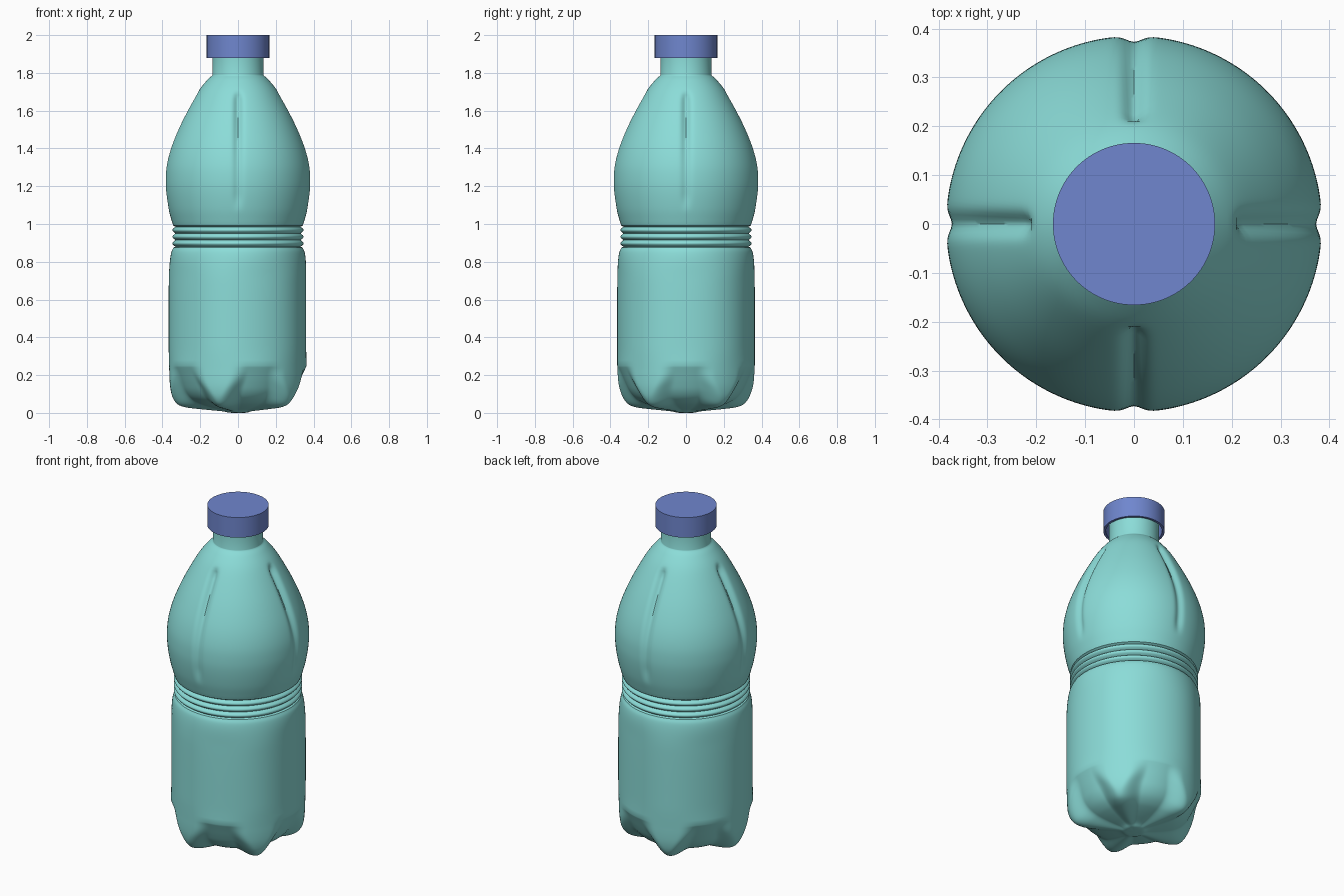
import bpy, bmesh
from math import sin, cos, pi, exp, radians, degrees
from mathutils import Vector

if "Cube" in bpy.data.objects:
    bpy.data.objects.remove(bpy.data.objects["Cube"])

SEG = 240


def material(name, color):
    m = bpy.data.materials.new(name)
    m.diffuse_color = color
    m.use_nodes = True
    m.node_tree.nodes["Principled BSDF"].inputs["Base Color"].default_value = m.diffuse_color
    return m


def smoothstep(a, b, x):
    t = min(1, max(0, (x - a) / (b - a)))
    return t * t * (3 - 2 * t)


def spline(pts, n):
    """Smooth curve through (radius, height) points, n steps per span."""
    p = [Vector(q) for q in pts]
    p = [2 * p[0] - p[1]] + p + [2 * p[-1] - p[-2]]
    out = []
    for i in range(1, len(p) - 2):
        a, b, c, d = p[i - 1:i + 3]
        for k in range(n):
            t = k / n
            out.append(0.5 * (2 * b + (c - a) * t + (2 * a - 5 * b + 4 * c - d) * t * t
                              + (3 * b - a - 3 * c + d) * t ** 3))
    return out + [p[-2]]


def revolve(name, rows, shape, mat, seg=SEG, close_first=True):
    """Skin rings; shape(row, angle) gives (radius, height)."""
    bm = bmesh.new()
    rings = []
    for row in rows:
        ring = []
        for j in range(seg):
            a = 2 * pi * j / seg
            r, z = shape(row, a)
            ring.append(bm.verts.new((r * cos(a), r * sin(a), z)))
        rings.append(ring)
    for lo, hi in zip(rings, rings[1:]):
        for j in range(seg):
            k = (j + 1) % seg
            bm.faces.new((lo[j], lo[k], hi[k], hi[j]))
    if close_first:
        bm.faces.new(rings[0][::-1])
    bmesh.ops.recalc_face_normals(bm, faces=bm.faces[:])
    me = bpy.data.meshes.new(name)
    bm.to_mesh(me)
    bm.free()
    ob = bpy.data.objects.new(name, me)
    bpy.context.collection.objects.link(ob)
    me.materials.append(mat)
    bpy.context.view_layer.objects.active = ob
    ob.select_set(True)
    bpy.ops.object.shade_smooth_by_angle(angle=radians(35))
    ob.select_set(False)
    return ob


teal = material("teal_plastic", (0.26, 0.72, 0.69, 1))
blue = material("blue_plastic", (0.16, 0.24, 0.62, 1))

# Foot: lobe profile and pocket profile, blended around five pockets
lobe = spline([(.012, 0), (.05, .002), (.08, .008), (.15, .015), (.22, .022), (.28, .03),
               (.32, .046), (.345, .08), (.358, .13), (.363, .19), (.364, .25)], 4)
pocket = spline([(.012, 0), (.05, .002), (.08, .014), (.14, .027), (.19, .04), (.23, .055),
                 (.268, .08), (.298, .115), (.322, .16), (.345, .21), (.364, .25)], 4)
rows = list(zip(lobe, pocket))

# Lower wall, waist ribs, shoulder and neck
wall = spline([(.364, .25), (.364, .4), (.364, .6), (.363, .72), (.36, .8),
               (.353, .85), (.342, .875)], 5)[1:]
ribs = [Vector((.331 + .016 * abs(sin(pi * k / 8)), .88 + .105 * k / 24)) for k in range(25)]
shoulder = spline([(.343, .992), (.352, 1.02), (.368, 1.08), (.381, 1.16), (.385, 1.23),
                   (.379, 1.31), (.357, 1.4), (.318, 1.5), (.269, 1.6), (.212, 1.7),
                   (.165, 1.76), (.136, 1.787)], 5)
neck = [Vector((.135, 1.79)), Vector((.135, 1.88)), Vector((.135, 1.96))]
rows += [(p, p) for p in wall + ribs + shoulder + neck]


def bottle_shape(row, a):
    # five pockets in the foot, wider toward the bottom
    phi = abs((degrees(a) + 36) % 72 - 36)
    up = smoothstep(.04, .2, row[0].y)
    w = 1 - smoothstep(14 - 5 * up, 36 - 11 * up, phi)
    r, z = row[0].lerp(row[1], w)
    # faint five-sided swell of the lower wall
    r -= .003 * cos(5 * a) * smoothstep(.2, .35, z) * (1 - smoothstep(.7, .86, z))
    # four vertical grooves in the shoulder
    g = (a + pi / 4) % (pi / 2) - pi / 4
    fade = smoothstep(1.06, 1.16, z) * (1 - smoothstep(1.66, 1.71, z))
    depth = .012 + .012 * smoothstep(1.2, 1.6, z)
    r -= depth * fade * exp(-(g * r / .022) ** 2)
    return r, z


revolve("bottle", rows, bottle_shape, teal)

# Cap: flat top, straight side, hollow underneath
cap = [(.166, 2.0), (.166, 1.88), (.152, 1.88), (.152, 1.975), (.01, 1.975)]
revolve("cap", cap, lambda p, a: p, blue, seg=96)
